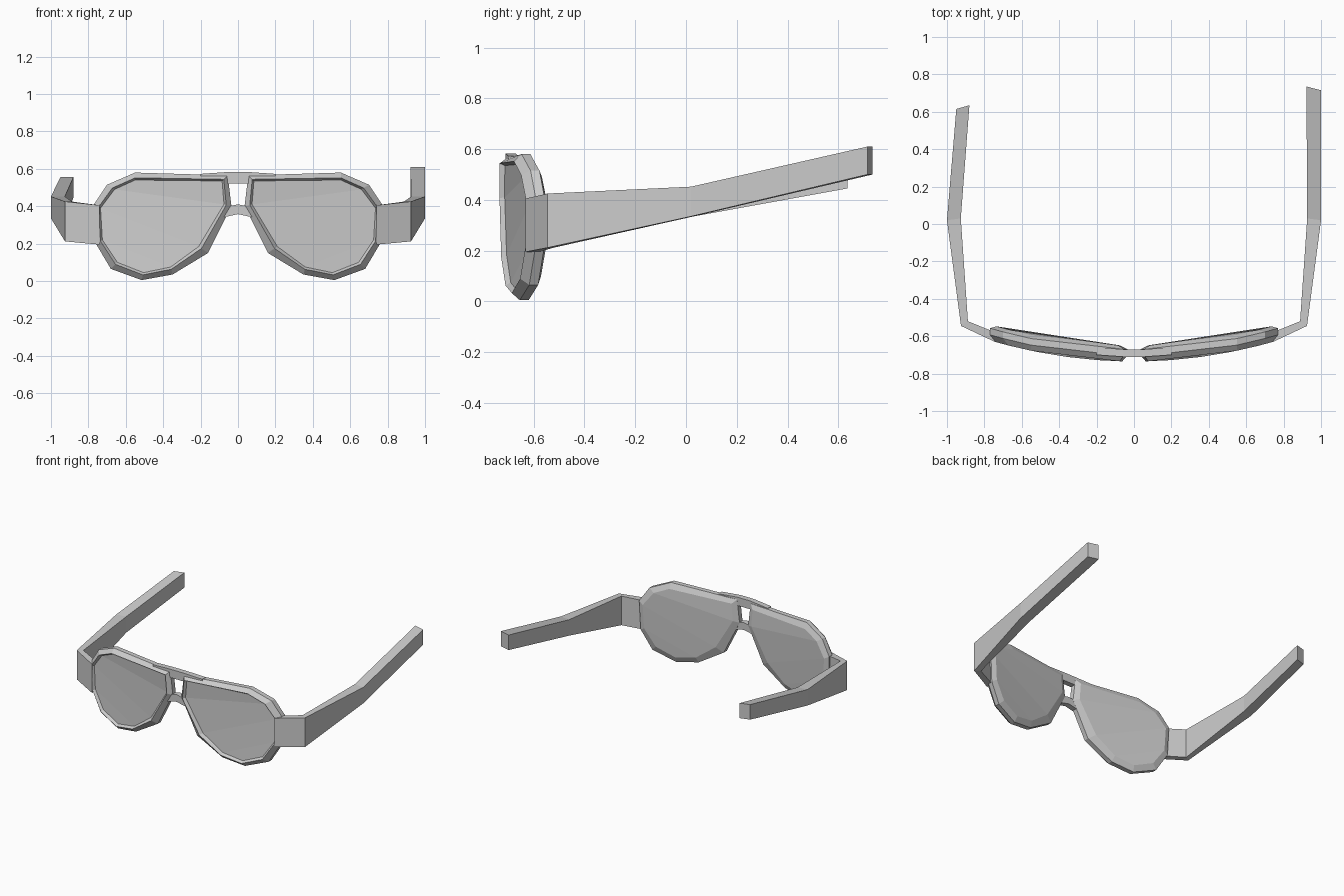
import bpy
import bmesh

cube = bpy.data.objects.get("Cube")
if cube:
    bpy.data.objects.remove(cube, do_unlink=True)

grey = bpy.data.materials.new("plain_grey")
grey.use_nodes = True
colour = (0.6, 0.6, 0.6, 1)
grey.diffuse_color = colour
grey.node_tree.nodes["Principled BSDF"].inputs["Base Color"].default_value = colour


def finish(name, bm):
    bmesh.ops.recalc_face_normals(bm, faces=bm.faces)
    mesh = bpy.data.meshes.new(name)
    bm.to_mesh(mesh)
    bm.free()
    mesh.materials.append(grey)
    bpy.context.collection.objects.link(bpy.data.objects.new(name, mesh))


def bridge(bm, a, b):
    n = len(a)
    for i in range(n):
        bm.faces.new((a[i], a[(i + 1) % n], b[(i + 1) % n], b[i]))


def wrap(x):
    """Front depth of the curved face of the frame."""
    return -0.735 + 0.19 * x * x


# Outline of one rim and of the lens inside it, clockwise from the nose
OUTER = [(.055, .565), (.55, .58), (.70, .515), (.77, .41), (.76, .2),
         (.68, .065), (.515, .005), (.35, .035), (.16, .15), (.035, .40)]
LENS = [(.085, .535), (.55, .54), (.66, .49), (.735, .39), (.725, .22),
        (.645, .10), (.505, .045), (.36, .075), (.21, .185), (.075, .41)]


def rim_and_lens(name, side):
    bm = bmesh.new()
    rings = []
    # inset towards the lens, depth behind the front
    for inset, depth in ((1, .02), (.7, 0), (0, .03), (0, .065), (1, .085)):
        ring = []
        for (ox, oz), (lx, lz) in zip(OUTER, LENS):
            x, z = ox + (lx - ox) * inset, oz + (lz - oz) * inset
            ring.append(bm.verts.new((side * x, wrap(x) + depth, z)))
        rings.append(ring)
    for a, b in zip(rings, rings[1:]):
        bridge(bm, a, b)
    # lens surfaces as horizontal strips
    n = len(OUTER)
    for ring in (rings[0], rings[-1]):
        for i in range(4):
            bm.faces.new([ring[k % n] for k in (n - i, i + 1, i + 2, n - 1 - i)])
    finish(name, bm)


def beam(name, sections):
    """Four-sided bar through sections: (front/outer xy, back/inner xy, top, bottom)."""
    bm = bmesh.new()
    rings = []
    for (ax, ay), (bx, by), top, bottom in sections:
        rings.append([bm.verts.new(p) for p in (
            (ax, ay, bottom), (ax, ay, top), (bx, by, top), (bx, by, bottom))])
    for a, b in zip(rings, rings[1:]):
        bridge(bm, a, b)
    bm.faces.new(rings[0])
    bm.faces.new(rings[-1])
    finish(name, bm)


# Temple tips differ: one arm is bent inwards
TIPS = {"left": ((1.0, .715), (.922, .735), .61, .50),
        "right": ((.95, .615), (.88, .635), .555, .445)}

for word, side in (("left", 1), ("right", -1)):
    rim_and_lens(word + "_rim_and_lens", side)
    arm = [((.74, -.632), (.74, -.58), .405, .195),
           ((.925, -.545), (.888, -.52), .425, .212),
           ((1.0, .02), (.926, .03), .452, .335),
           TIPS[word]]
    beam(word + "_temple", [((side * a[0], a[1]), (side * b[0], b[1]), t, u)
                            for a, b, t, u in arm])

# Brow bar and nose bridge
beam("brow_bar", [((x, y), (x, y + .04), t, u) for x, y, t, u in (
    (-.2, -.70, .573, .55), (-.055, -.71, .583, .522), (.055, -.71, .583, .522),
    (.2, -.70, .573, .55))])
beam("nose_bridge", [((x, -.71), (x, -.67), t, u) for x, t, u in (
    (-.08, .395, .34), (0, .41, .358), (.08, .395, .34))])
